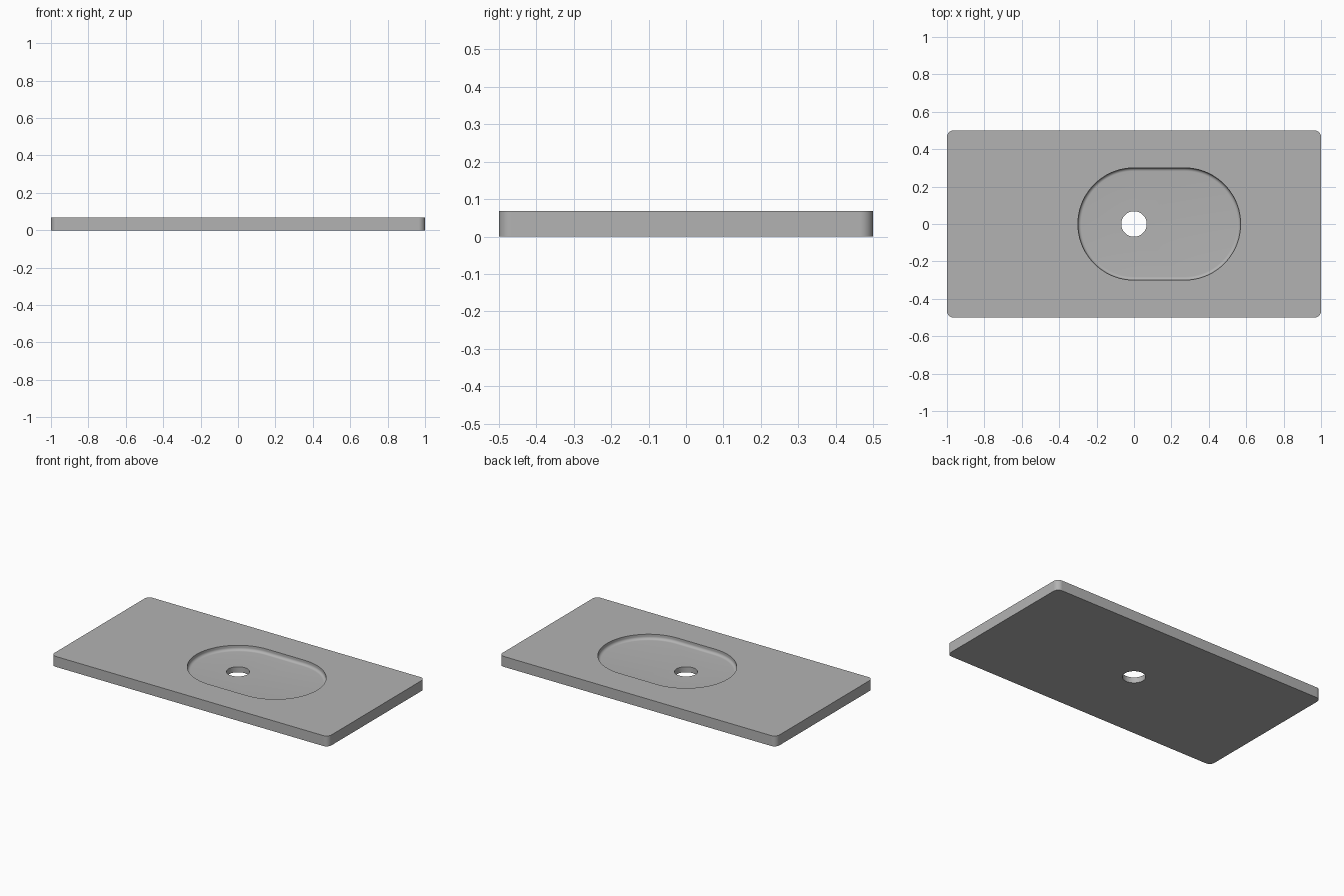
import bpy, bmesh
from math import pi, sin, cos, radians

cube = bpy.data.objects.get("Cube")
if cube:
    bpy.data.objects.remove(cube, do_unlink=True)

HEIGHT, DEPTH, FILLET = 0.068, 0.032, 0.018
FLOOR = HEIGHT - DEPTH

mat = bpy.data.materials.new("stone grey")
mat.use_nodes = True
GREY = (0.45, 0.45, 0.45, 1)
mat.diffuse_color = GREY
mat.node_tree.nodes["Principled BSDF"].inputs["Base Color"].default_value = GREY

bm = bmesh.new()


def ring(centres, radius, z):
    """Closed outline of equal arcs swept around the given centres, in order."""
    steps = 96 // len(centres)
    sweep = 2 * pi / len(centres)
    start = -pi / 2 if len(centres) == 2 else 0
    verts = []
    for i, (cx, cy) in enumerate(centres):
        for s in range(steps + (len(centres) > 1)):
            a = start + sweep * (i + s / steps)
            verts.append(bm.verts.new((cx + radius * cos(a), cy + radius * sin(a), z)))
    edges = [bm.edges.new((v, verts[i - 1])) for i, v in enumerate(verts)]
    return verts, edges


def wall(lower, upper):
    a, b = lower[0], upper[0]
    for i in range(len(a)):
        bm.faces.new((a[i - 1], a[i], b[i], b[i - 1]))


def plate(outer, inner):
    bmesh.ops.triangle_fill(bm, edges=outer[1] + inner[1], use_beauty=True)


# Slab outline with rounded vertical corners
CORNER = 0.035
X, Y = 1 - CORNER, 0.5 - CORNER
corners = [(X, Y), (-X, Y), (-X, -Y), (X, -Y)]
slab_bottom = ring(corners, CORNER, 0)
slab_top = ring(corners, CORNER, HEIGHT)
wall(slab_bottom, slab_top)

# Stadium basin: upright wall, then a rounded fillet into the floor
ends = [(0.27, 0), (0, 0)]
basin = [ring(ends, 0.3, HEIGHT)]
for i in range(9):
    a = pi / 2 * i / 8
    basin.append(ring(ends, 0.3 - FILLET * (1 - cos(a)), FLOOR + FILLET * (1 - sin(a))))
for upper, lower in zip(basin, basin[1:]):
    wall(lower, upper)

# Drain hole through the floor
drain_top = ring([(0, 0)], 0.068, FLOOR)
drain_bottom = ring([(0, 0)], 0.068, 0)
wall(drain_bottom, drain_top)

# Flat faces: rim, basin floor and underside
plate(slab_top, basin[0])
plate(basin[-1], drain_top)
plate(slab_bottom, drain_bottom)
bmesh.ops.recalc_face_normals(bm, faces=bm.faces)

mesh = bpy.data.meshes.new("basin_slab")
bm.to_mesh(mesh)
bm.free()
mesh.materials.append(mat)
slab = bpy.data.objects.new("basin_slab", mesh)
bpy.context.collection.objects.link(slab)

# Smooth curved walls, crisp rims
bpy.context.view_layer.objects.active = slab
slab.select_set(True)
bpy.ops.object.shade_smooth_by_angle(angle=radians(30))
